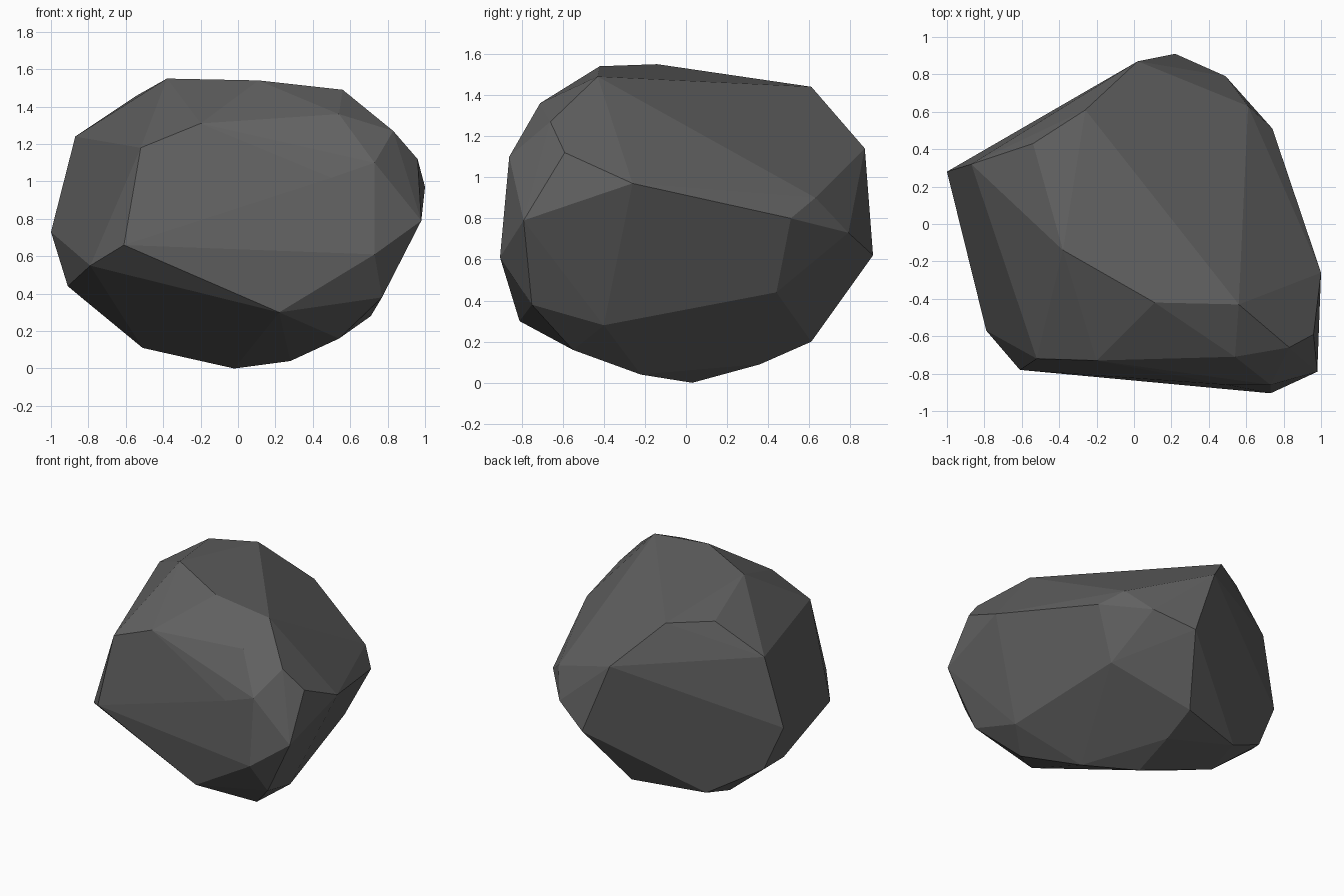
import bpy, bmesh

if "Cube" in bpy.data.objects:
    bpy.data.objects.remove(bpy.data.objects["Cube"])

# Corner points of the faceted boulder, grouped from top to bottom
crown = [(-.38, -.14, 1.55), (.11, -.42, 1.54), (.56, -.43, 1.49), (-.26, .61, 1.44),
         (-.54, .43, 1.46), (.54, -.71, 1.36), (-.20, -.73, 1.31), (.83, -.66, 1.27)]
shoulder = [(-.87, .32, 1.24), (-.52, -.72, 1.18), (.02, .87, 1.14), (.96, -.59, 1.12),
            (.73, -.86, 1.10), (.50, -.86, 1.02), (.61, .63, .90)]
waist = [(1, -.26, .97), (.98, -.79, .79), (.74, .51, .80), (.49, .79, .73), (-1, .28, .73),
         (.22, .91, .62), (-.61, -.78, .66), (-.79, -.57, .55), (.73, -.905, .61)]
base = [(-.91, .15, .44), (-.85, .30, .39), (.57, .44, .44), (.77, -.75, .38), (.71, -.40, .28),
        (.22, -.81, .30), (.54, -.55, .16), (.02, .61, .20), (-.49, .46, .18),
        (-.51, .21, .11), (.01, .36, .09), (.28, -.22, .04), (-.02, .03, 0)]

# Wrap the corners in a convex shell
bm = bmesh.new()
for p in crown + shoulder + waist + base:
    bm.verts.new(p)
hull = bmesh.ops.convex_hull(bm, input=bm.verts[:])
loose = [v for v in bm.verts if not v.link_faces]
bmesh.ops.delete(bm, geom=loose, context='VERTS')
# Merge nearly flat neighbours into broad facets
bmesh.ops.dissolve_limit(bm, angle_limit=0.07, verts=bm.verts[:], edges=bm.edges[:])
bmesh.ops.recalc_face_normals(bm, faces=bm.faces[:])

mesh = bpy.data.meshes.new("boulder")
bm.to_mesh(mesh)
bm.free()
boulder = bpy.data.objects.new("boulder", mesh)
bpy.context.collection.objects.link(boulder)

# Dark grey stone
stone = bpy.data.materials.new("dark grey stone")
stone.diffuse_color = (.12, .12, .12, 1)
stone.use_nodes = True
stone.node_tree.nodes["Principled BSDF"].inputs["Base Color"].default_value = stone.diffuse_color
mesh.materials.append(stone)
